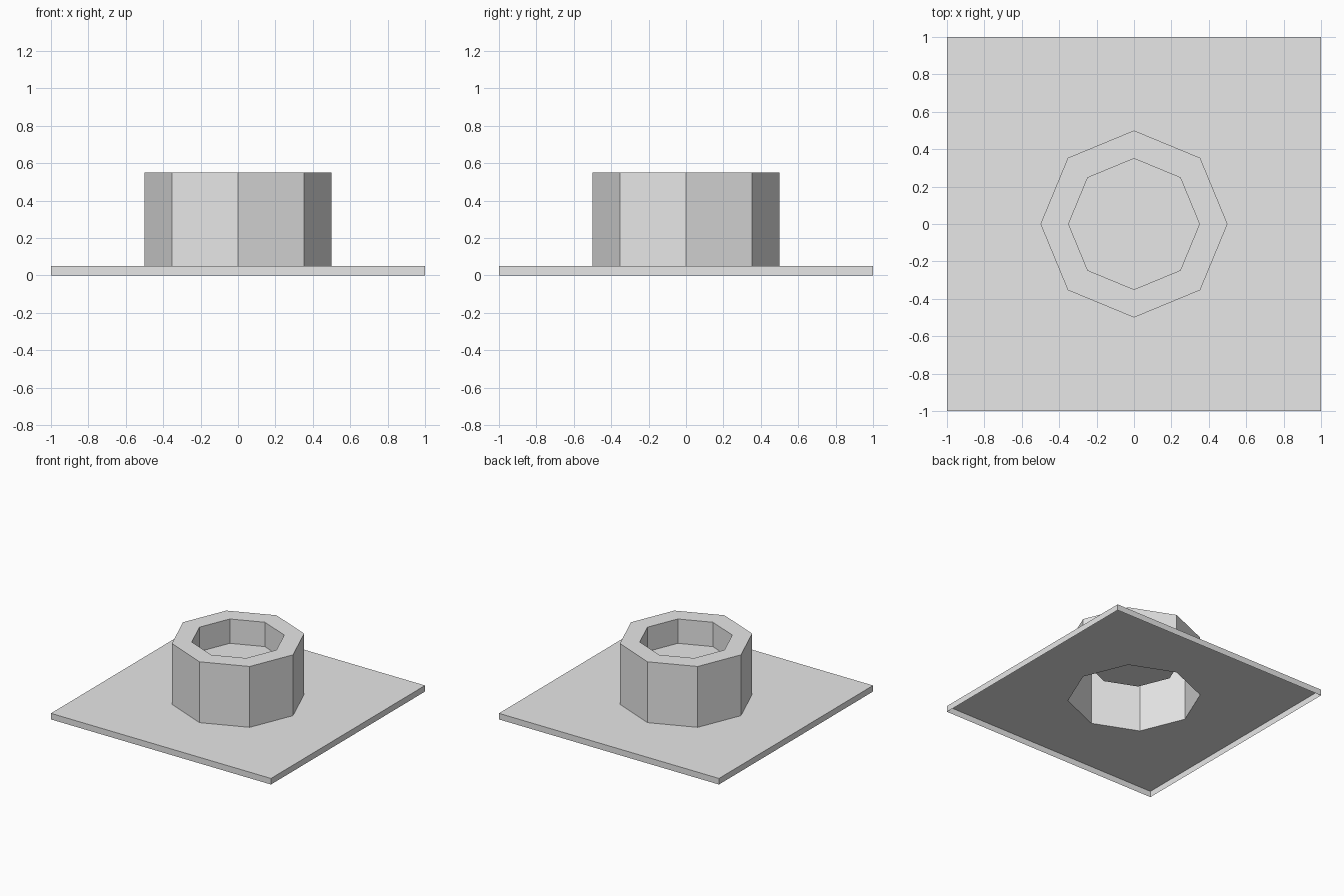
import bpy
import bmesh
from math import cos, sin, tau

default = bpy.data.objects.get("Cube")
if default:
    bpy.data.objects.remove(default, do_unlink=True)

# Plain grey for the whole model
grey = bpy.data.materials.new("light_grey")
grey.use_nodes = True
grey.diffuse_color = (0.8, 0.8, 0.8, 1)
grey.node_tree.nodes["Principled BSDF"].inputs["Base Color"].default_value = grey.diffuse_color

PLATE_TOP, RIM_TOP, CUP_FLOOR = 0.05, 0.55, 0.35
OUTER, INNER, SIDES = 0.5, 0.35, 8


def ring(bm, radius, z, sides=SIDES, turn=0.0):
    """A closed loop of vertices, counter-clockwise from above."""
    angles = [turn + tau * i / sides for i in range(sides)]
    return [bm.verts.new((radius * cos(a), radius * sin(a), z)) for a in angles]


def bridge(bm, lower, upper):
    """Quads between two loops, facing outward when the first is below."""
    n = len(lower)
    for i in range(n):
        j = (i + 1) % n
        bm.faces.new((lower[i], lower[j], upper[j], upper[i]))


def finish(bm, name):
    mesh = bpy.data.meshes.new(name)
    bm.to_mesh(mesh)
    bm.free()
    mesh.materials.append(grey)
    obj = bpy.data.objects.new(name, mesh)
    bpy.context.collection.objects.link(obj)


# Base plate: thin skirt, open below, with an octagonal opening in its top
bm = bmesh.new()
bottom, top = (ring(bm, 2 ** 0.5, z, 4, tau / 8) for z in (0, PLATE_TOP))
bridge(bm, bottom, top)
hole = ring(bm, OUTER, PLATE_TOP)
for i in range(4):
    j = (i + 1) % 4
    a, b, c = (hole[(2 * i + k) % SIDES] for k in (1, 2, 3))
    bm.faces.new((top[i], top[j], c, b, a))
finish(bm, "base_plate")

# Octagonal cup: hollow outer wall, flat rim, and a shallow recess with a floor
bm = bmesh.new()
loops = [ring(bm, r, z) for r, z in (
    (OUTER, PLATE_TOP), (OUTER, RIM_TOP), (INNER, RIM_TOP), (INNER, CUP_FLOOR))]
for lower, upper in zip(loops, loops[1:]):
    bridge(bm, lower, upper)
bm.faces.new(loops[-1])
finish(bm, "octagonal_cup")
